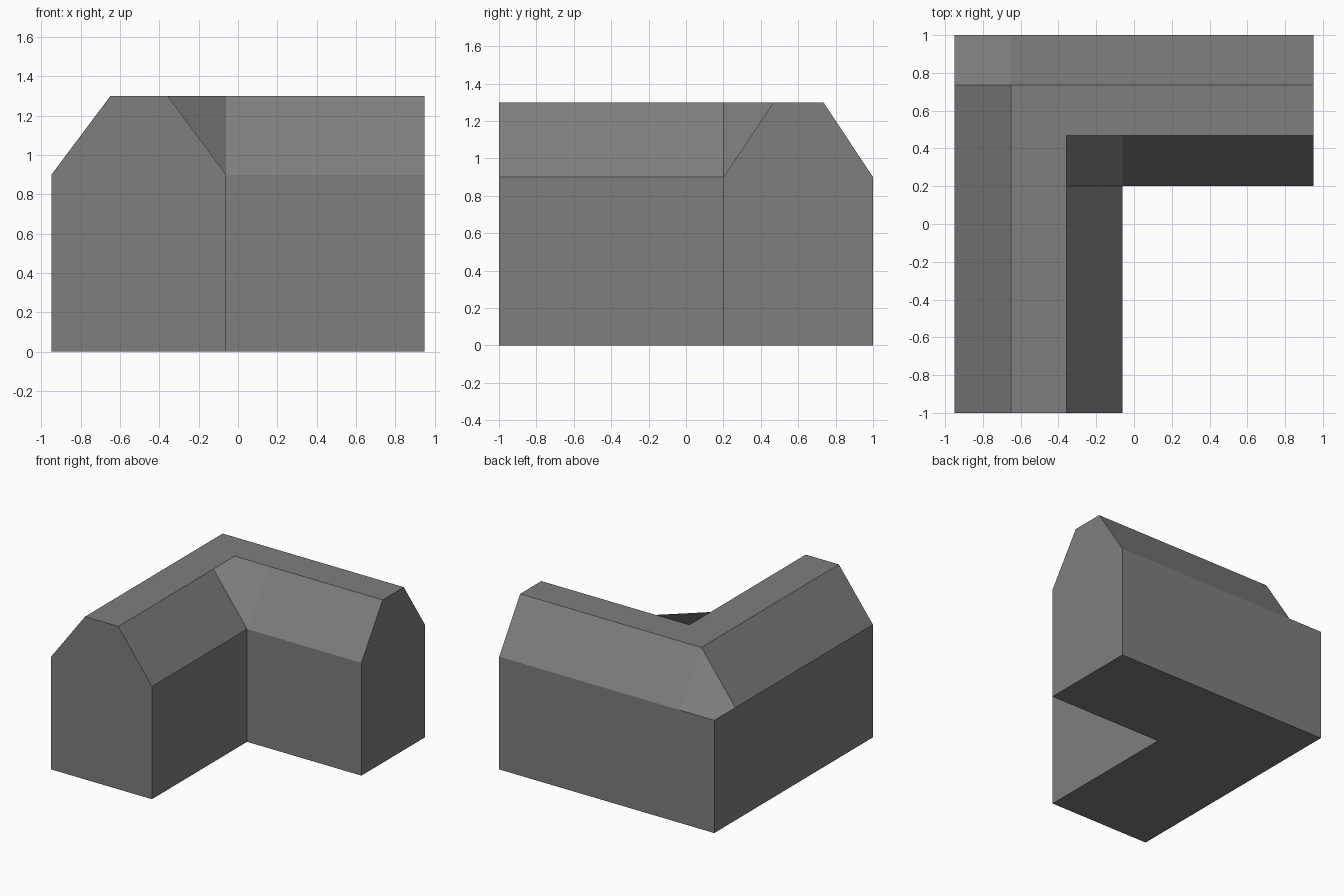
import bpy
import bmesh

old = bpy.data.objects.get("Cube")
if old:
    bpy.data.objects.remove(old, do_unlink=True)

# Cross-section lines from the outer eave to the inner eave
EAVE, TOP = 0.9, 1.3
x0, x1, x2, x3 = -0.95, -0.65, -0.357, -0.06
y0, y1, y2, y3 = 1.0, 0.735, 0.468, 0.2
FRONT, SIDE = -1.0, 0.95

grey = bpy.data.materials.new("plain grey")
grey.use_nodes = True
colour = (0.21, 0.21, 0.21, 1)
grey.diffuse_color = colour
shader = next(n for n in grey.node_tree.nodes if n.type == "BSDF_PRINCIPLED")
shader.inputs["Base Color"].default_value = colour

bm = bmesh.new()


def face(*points):
    return bm.faces.new([bm.verts.new(p) for p in points])


def level(z, *points):
    return [(x, y, z) for x, y in points]


# Floor and long walls
footprint = [(x0, FRONT), (x3, FRONT), (x3, y3), (SIDE, y3), (SIDE, y0), (x0, y0)]
face(*level(0, *reversed(footprint)))
for i in (1, 2, 4, 5):
    ends = [footprint[i], footprint[(i + 1) % 6]]
    face(*level(0, *ends), *level(EAVE, *reversed(ends)))

# Gable ends of the two wings
face((x0, FRONT, 0), (x3, FRONT, 0), (x3, FRONT, EAVE),
     (x2, FRONT, TOP), (x1, FRONT, TOP), (x0, FRONT, EAVE))
face((SIDE, y3, 0), (SIDE, y0, 0), (SIDE, y0, EAVE),
     (SIDE, y1, TOP), (SIDE, y2, TOP), (SIDE, y3, EAVE))

# Flat top running round the bend
face(*level(TOP, (x1, FRONT), (x2, FRONT), (x2, y3), (x2, y2),
            (x3, y2), (SIDE, y2), (SIDE, y1), (x1, y1)))

# Roof slopes: front wing outer and inner, back wing outer and inner
face(*level(EAVE, (x0, y1), (x0, FRONT)), *level(TOP, (x1, FRONT), (x1, y1)))
face(*level(EAVE, (x3, FRONT), (x3, y3)), *level(TOP, (x2, y3), (x2, FRONT)))
face(*level(EAVE, (SIDE, y0), (x1, y0)), *level(TOP, (x1, y1), (SIDE, y1)))
face(*level(EAVE, (x3, y3), (SIDE, y3)), *level(TOP, (SIDE, y2), (x3, y2)))

# Bent corner panels, outer and inner
face((x0, y1, EAVE), (x1, y1, TOP), (x1, y0, EAVE), (x0, y0, EAVE))
face((x2, y3, TOP), (x3, y3, EAVE), (x3, y2, TOP), (x2, y2, TOP))

bmesh.ops.remove_doubles(bm, verts=bm.verts[:], dist=0.0001)
bmesh.ops.recalc_face_normals(bm, faces=bm.faces[:])
mesh = bpy.data.meshes.new("corner_building")
bm.to_mesh(mesh)
bm.free()
mesh.materials.append(grey)
building = bpy.data.objects.new("corner_building", mesh)
bpy.context.collection.objects.link(building)
